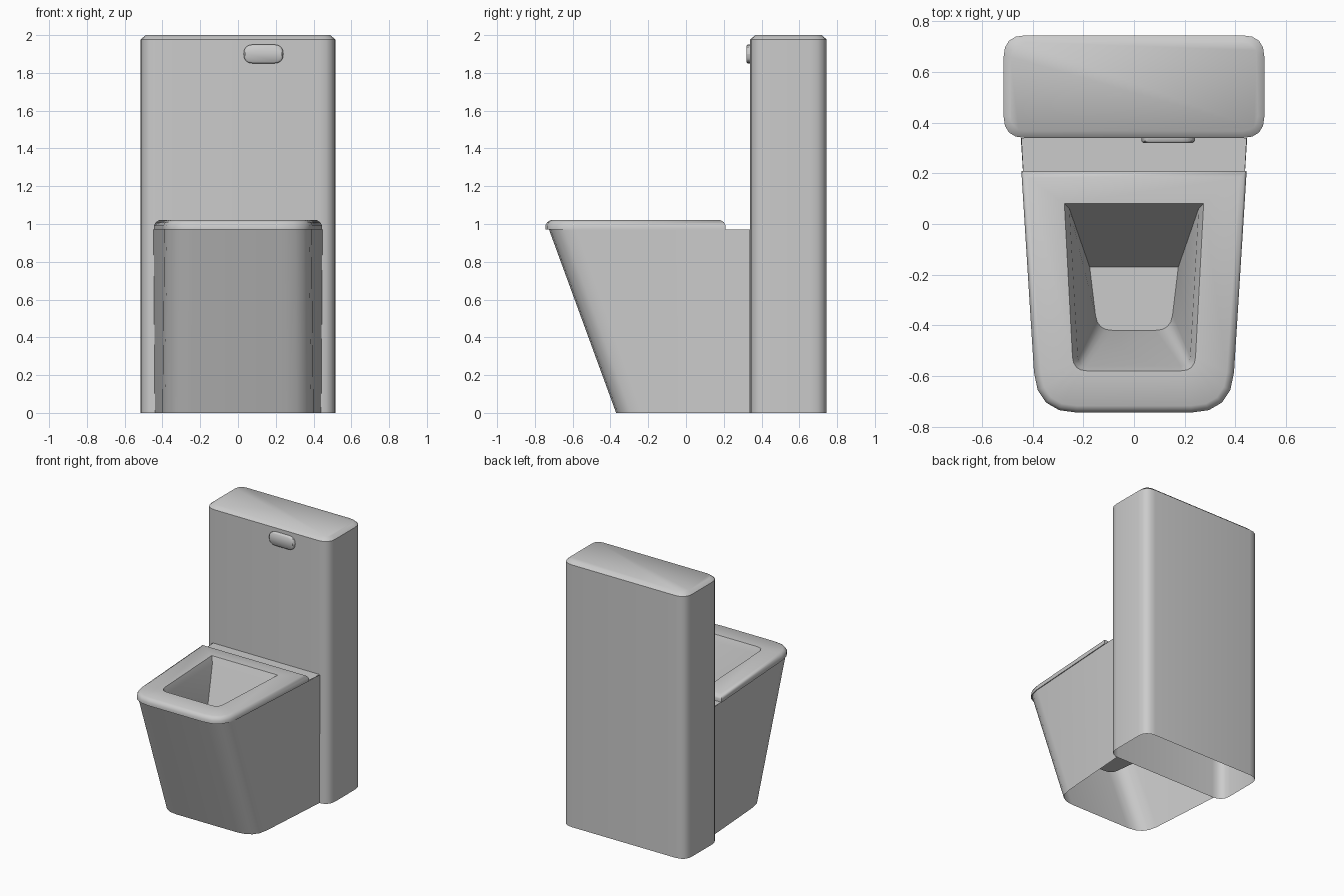
import bpy
import math
from mathutils import Vector

cube = bpy.data.objects.get("Cube")
if cube:
    bpy.data.objects.remove(cube, do_unlink=True)

# Single ceramic colour
ceramic = bpy.data.materials.new("ceramic_grey")
ceramic.use_nodes = True
colour = (0.6, 0.6, 0.6, 1.0)
ceramic.diffuse_color = colour
ceramic.node_tree.nodes["Principled BSDF"].inputs["Base Color"].default_value = colour


def rounded(corners, steps=4):
    """Counter-clockwise 2D outline from (x, y, radius) corners."""
    points = []
    count = len(corners)
    for i, (x, y, r) in enumerate(corners):
        c = Vector((x, y))
        if r <= 0:
            points.append(c)
            continue
        before = Vector(corners[i - 1][:2])
        after = Vector(corners[(i + 1) % count][:2])
        a = c + (before - c).normalized() * r
        b = c + (after - c).normalized() * r
        for s in range(steps + 1):
            t = s / steps
            points.append(a * (1 - t) ** 2 + c * 2 * t * (1 - t) + b * t ** 2)
    return points


def tapered(back, front, x_back, x_front, radius, inset=0.0):
    """Trapezoid with square back corners and rounded front corners."""
    xb, xf = x_back - inset, x_front - inset
    yb, yf, r = back - inset, front + inset, radius - inset
    return rounded([(-xb, yb, 0), (-xf, yf, r), (xf, yf, r), (xb, yb, 0)])


def box(x0, x1, y0, y1, radius, inset=0.0):
    x0, x1, y0, y1 = x0 + inset, x1 - inset, y0 + inset, y1 - inset
    r = radius - inset
    return rounded([(x0, y0, r), (x1, y0, r), (x1, y1, r), (x0, y1, r)])


def level(outline, z):
    return [(p.x, p.y, z) for p in outline]


def upright(outline, y):
    return [(p.x, y, p.y) for p in outline]


def loft(name, loops, cap=True, closed=True, extra=None, angle=45):
    n = len(loops[0])
    verts = [v for loop in loops for v in loop]
    faces = []
    for k in range(len(loops) - 1):
        a, b = k * n, (k + 1) * n
        for i in range(n if closed else n - 1):
            j = (i + 1) % n
            faces.append((a + i, a + j, b + j, b + i))
    if cap:
        faces.append(tuple(range(len(verts) - n, len(verts))))
    if extra:
        start = len(verts)
        verts += extra
        faces.append(tuple(range(start, len(verts))))
    mesh = bpy.data.meshes.new(name)
    mesh.from_pydata(verts, [], faces)
    mesh.materials.append(ceramic)
    obj = bpy.data.objects.new(name, mesh)
    bpy.context.collection.objects.link(obj)
    bpy.ops.object.select_all(action="DESELECT")
    obj.select_set(True)
    bpy.context.view_layer.objects.active = obj
    bpy.ops.object.shade_smooth_by_angle(angle=math.radians(angle))
    return obj


# Tall cistern, open underneath, with a chamfered top
def tank(inset, z):
    return level(box(-0.515, 0.515, 0.34, 0.745, 0.085, inset), z)


loft("cistern", [tank(0, 0), tank(0, 1.977), tank(0.027, 2.0)])

# Flush button on the cistern front
def button(inset, y):
    return upright(box(0.03, 0.24, 1.85, 1.95, 0.05, inset), y)


loft("flush_button", [button(0, 0.345), button(0, 0.327), button(0.008, 0.319)])

# Pedestal: sloping front, open underneath and at the back, shelf behind the rim
shelf = [(-0.445, 0.34, 0.97), (-0.437, 0.19, 0.97),
         (0.437, 0.19, 0.97), (0.445, 0.34, 0.97)]
loft("pedestal",
     [level(tapered(0.34, -0.37, 0.44, 0.39, 0.14), 0),
      level(tapered(0.34, -0.725, 0.447, 0.38, 0.14), 0.97)],
     cap=False, closed=False, extra=shelf)


# Rim rolling over into the bowl
def rim(inset, z):
    return level(tapered(0.21, -0.745, 0.445, 0.385, 0.16, inset), z)


def hole(inset, z):
    return level(tapered(0.08, -0.58, 0.275, 0.24, 0.055, inset), z)


loft("rim_and_bowl",
     [rim(0.03, 0.97), rim(0, 0.97), rim(0, 0.992), rim(0.01, 1.01), rim(0.027, 1.02),
      hole(0, 1.02), hole(0.02, 0.975),
      level(tapered(-0.17, -0.42, 0.175, 0.145, 0.06), 0.42)])
